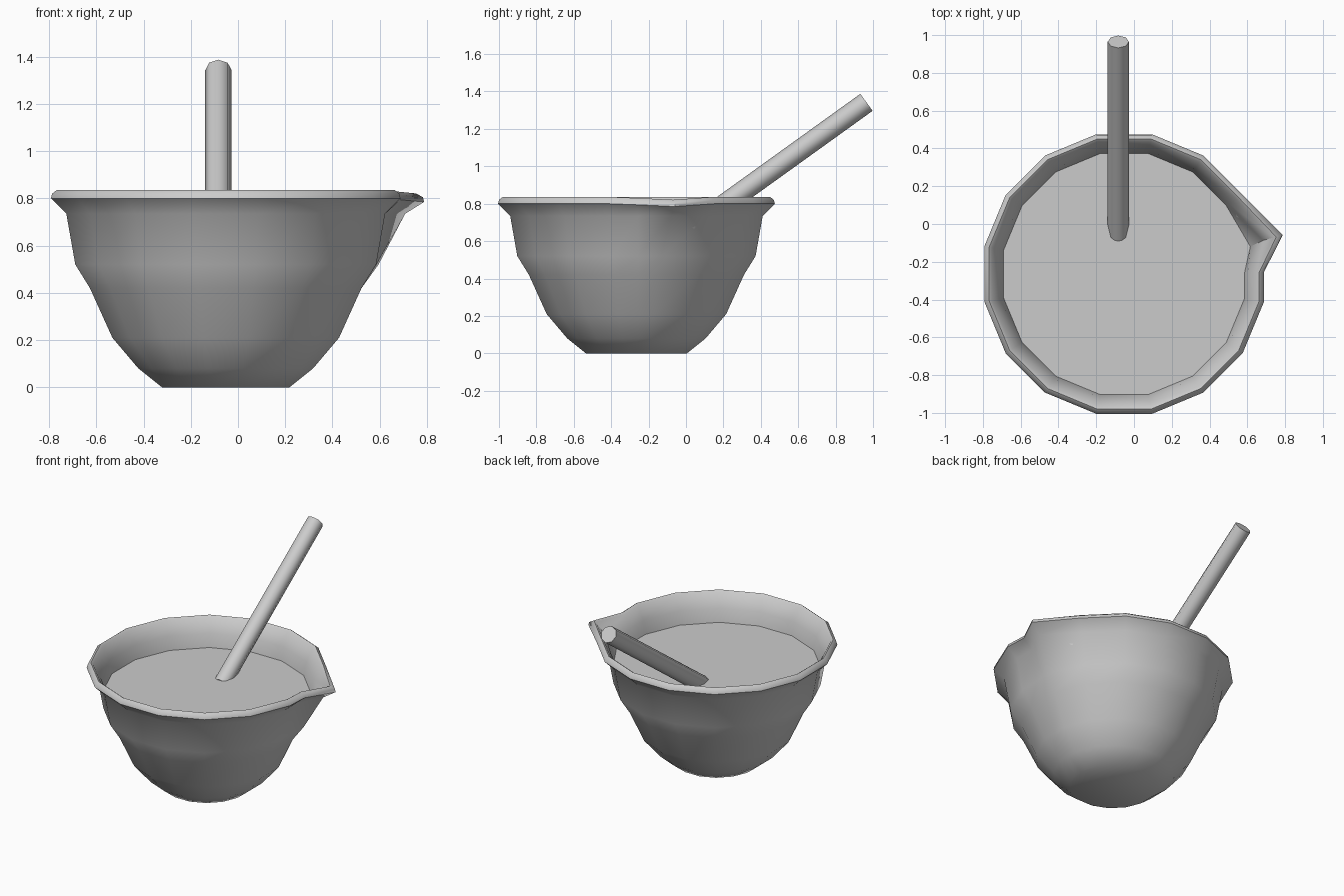
import bpy, bmesh, math
from mathutils import Vector

cube = bpy.data.objects.get("Cube")
if cube:
    bpy.data.objects.remove(cube)

CENTRE = Vector((-0.052, -0.265, 0))
SIDES = 16


def material(name, rgb):
    m = bpy.data.materials.new(name)
    m.use_nodes = True
    m.diffuse_color = (*rgb, 1)
    m.node_tree.nodes["Principled BSDF"].inputs["Base Color"].default_value = (*rgb, 1)
    return m


grey = material("plain grey", (0.6, 0.6, 0.6))


def finish(name, bm, angle):
    bmesh.ops.recalc_face_normals(bm, faces=bm.faces)
    mesh = bpy.data.meshes.new(name)
    bm.to_mesh(mesh)
    bm.free()
    mesh.materials.append(grey)
    ob = bpy.data.objects.new(name, mesh)
    bpy.context.collection.objects.link(ob)
    bpy.ops.object.select_all(action="DESELECT")
    ob.select_set(True)
    bpy.context.view_layer.objects.active = ob
    bpy.ops.object.shade_smooth_by_angle(angle=math.radians(angle))
    return ob


def ring(bm, radius, z, pull=0, drop=0):
    """Sixteen-sided ring; its first corner is pulled out into the spout."""
    verts = []
    for k in range(SIDES):
        a = 2 * math.pi * (k + 0.5) / SIDES
        r = radius / math.cos(math.pi / SIDES)
        p = CENTRE + Vector((r * math.cos(a), r * math.sin(a), z))
        if k == 0:
            p += Vector((pull, pull * 0.6, -drop))
        verts.append(bm.verts.new(p))
    # extra corner where the spout leaves the round wall
    verts.append(bm.verts.new(CENTRE + Vector((radius, 0.01, z - drop * 0.4))))
    return verts


# Bowl: outer wall, rolled rim, inner wall (radius, height, spout pull, spout drop)
profile = [
    (0.27, 0, 0, 0), (0.37, 0.08, 0, 0), (0.48, 0.21, 0, 0),
    (0.575, 0.42, 0, 0), (0.637, 0.52, 0.01, 0), (0.675, 0.735, 0.085, 0),
    (0.74, 0.8, 0.1, 0.015), (0.735, 0.82, 0.1, 0.015), (0.715, 0.836, 0.09, 0.015),
    (0.70, 0.825, 0.09, 0.015), (0.655, 0.735, 0.08, 0), (0.638, 0.645, 0.03, 0),
    (0.615, 0.52, 0, 0), (0.45, 0.21, 0, 0), (0.25, 0.04, 0, 0),
]
bm = bmesh.new()
rings = [ring(bm, *p) for p in profile]
for low, high in zip(rings, rings[1:]):
    for i in range(len(low)):
        j = (i + 1) % len(low)
        bm.faces.new((low[i], low[j], high[j], high[i]))
bm.faces.new(rings[0])
bm.faces.new(rings[-1])
finish("mixing_bowl", bm, 50)

# Flat surface of the contents
bm = bmesh.new()
bm.faces.new(ring(bm, 0.638, 0.645, 0.03))
finish("bowl_contents", bm, 30)

# Slanted handle rising out of the contents
top = Vector((-0.083, 0.965, 1.342))
axis = Vector((0, 0.812, 0.584))
length = 1.26
bm = bmesh.new()
bmesh.ops.create_cone(bm, cap_ends=True, segments=8, radius1=0.056,
                      radius2=0.056, depth=length)
turn = axis.to_track_quat("Z", "Y")
for v in bm.verts:
    v.co = turn @ v.co + top - axis * length / 2
finish("utensil_handle", bm, 50)
